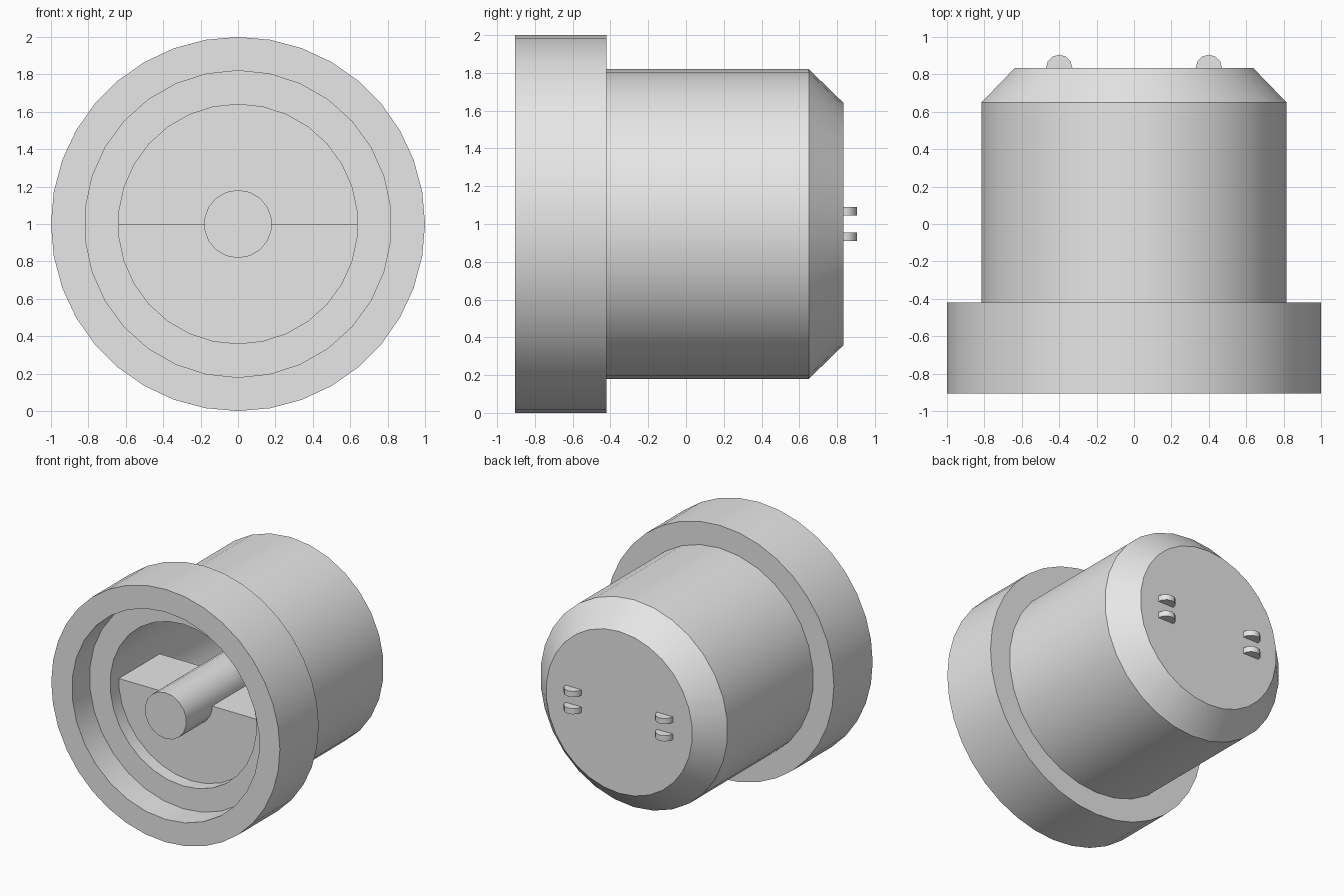
import bpy, bmesh, math
from mathutils import Matrix

cube = bpy.data.objects.get("Cube")
if cube:
    bpy.data.objects.remove(cube, do_unlink=True)

# Single flat colour
grey = bpy.data.materials.new("light_grey")
grey.use_nodes = True
colour = (0.8, 0.8, 0.8, 1.0)
grey.diffuse_color = colour
grey.node_tree.nodes["Principled BSDF"].inputs["Base Color"].default_value = colour

FRONT, BACK, AXIS_Z = -0.905, 0.835, 1.0


def ring(bm, radius, y, sides):
    """Circle of vertices around the y axis, first one at the top."""
    turns = [math.tau * i / sides for i in range(sides)]
    return [bm.verts.new((radius * math.sin(a), y, AXIS_Z + radius * math.cos(a))) for a in turns]


def skin(bm, a, b):
    """Wall of quads between two equal rings."""
    n = len(a)
    for i in range(n):
        j = (i + 1) % n
        bm.faces.new((a[i], a[j], b[j], b[i]))


def lathe(profile, sides):
    """Closed solid turned around the y axis, capped at both profile ends."""
    bm = bmesh.new()
    rings = [ring(bm, r, y, sides) for r, y in profile]
    for a, b in zip(rings, rings[1:]):
        skin(bm, a, b)
    bm.faces.new(rings[0])
    bm.faces.new(rings[-1])
    return bm


def finish(name, bm):
    bmesh.ops.recalc_face_normals(bm, faces=bm.faces[:])
    mesh = bpy.data.meshes.new(name)
    bm.to_mesh(mesh)
    bm.free()
    mesh.materials.append(grey)
    obj = bpy.data.objects.new(name, mesh)
    bpy.context.collection.objects.link(obj)
    bpy.ops.object.select_all(action='DESELECT')
    obj.select_set(True)
    bpy.context.view_layer.objects.active = obj
    bpy.ops.object.shade_smooth_by_angle(angle=math.radians(35))
    return obj


# Collar: wide ring with a bore that the body plugs into
bm = bmesh.new()
outer = [ring(bm, 1.0, y, 36) for y in (FRONT, -0.42)]
bore = [ring(bm, 0.82, y, 30) for y in (FRONT, -0.42)]
skin(bm, *outer)
skin(bm, *bore)
for loops in zip(outer, bore):
    rim = set(loops[0] + loops[1])
    edges = [e for e in bm.edges if e.verts[0] in rim and e.verts[1] in rim]
    bmesh.ops.triangle_fill(bm, edges=edges, use_beauty=True)
finish("collar", bm)

# Body: hollow cup with a chamfered closed back
finish("body", lathe([(0.64, 0.65), (0.64, -0.685), (0.82, -0.685),
                      (0.82, 0.65), (0.64, BACK)], 30))

# Half-round block in the lower half of the cavity
bm = lathe([(0.642, -0.58), (0.642, -0.07)], 30)
cut = bmesh.ops.bisect_plane(bm, geom=bm.verts[:] + bm.edges[:] + bm.faces[:],
                             plane_co=(0, 0, AXIS_Z), plane_no=(0, 0, 1), clear_outer=True)
cut_edges = [e for e in cut["geom_cut"] if isinstance(e, bmesh.types.BMEdge)]
bmesh.ops.holes_fill(bm, edges=[e for e in bm.edges if e.is_boundary], sides=0)
finish("inner_block", bm)

# Central pin, flush with the collar's front
finish("centre_pin", lathe([(0.182, FRONT), (0.182, 0.66)], 18))

# Paired lugs on the back, each a disc half sunk into the cap
for side, x in (("left", 0.4), ("right", -0.4)):
    for level, z in (("upper", 1.068), ("lower", 0.932)):
        bm = bmesh.new()
        bmesh.ops.create_cone(bm, cap_ends=True, segments=12, radius1=0.07, radius2=0.07,
                              depth=0.045, matrix=Matrix.Translation((x, BACK, z)))
        finish(f"{side}_{level}_lug", bm)
